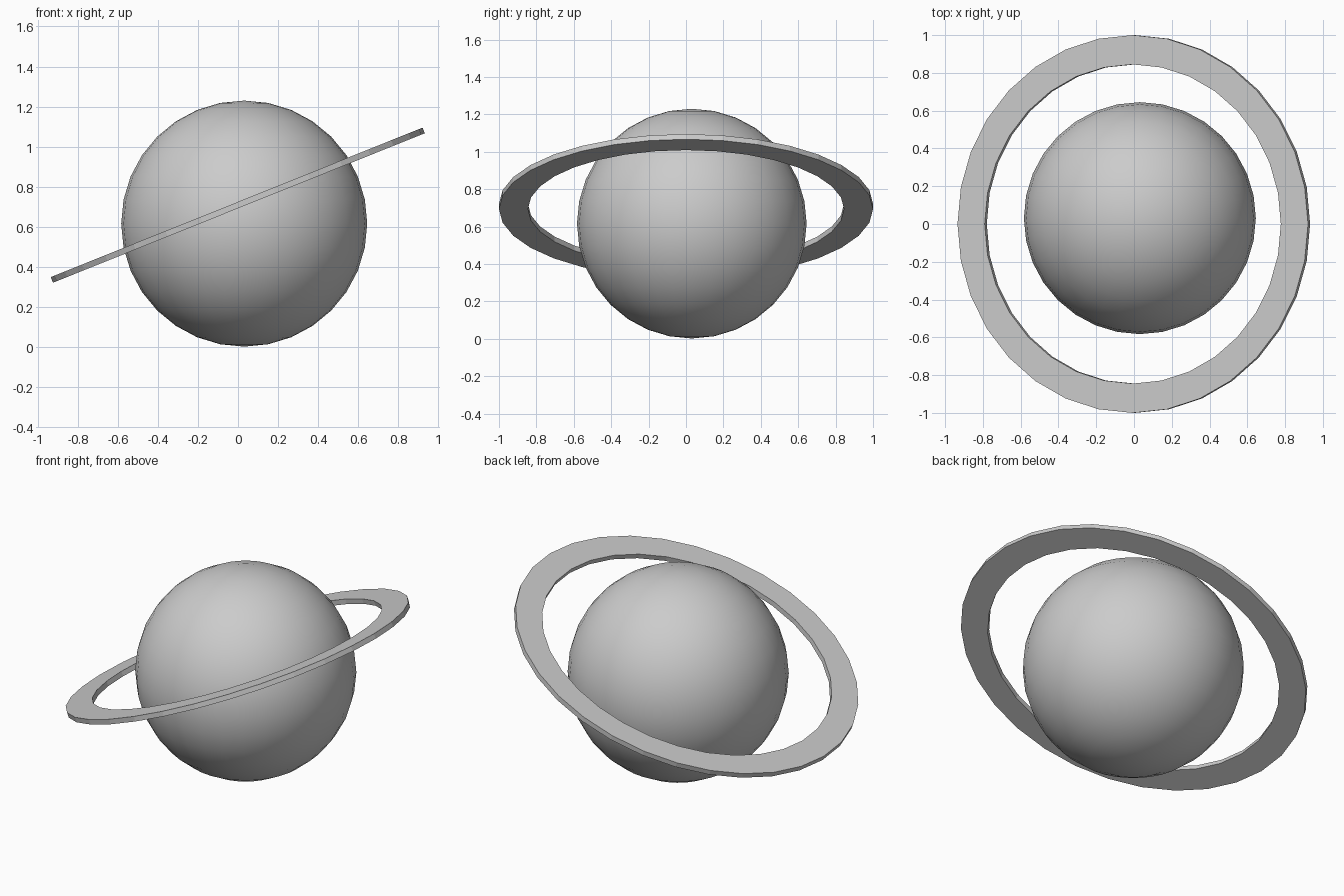
import bpy, bmesh, math

if "Cube" in bpy.data.objects:
    bpy.data.objects.remove(bpy.data.objects["Cube"])

TILT = math.radians(21.9)

# Planet ball, slightly off the ring's centre
bpy.ops.mesh.primitive_uv_sphere_add(segments=32, ring_count=16, radius=0.614,
                                     location=(0.031, 0.031, 0.616))
ball = bpy.context.object
ball.name = "planet_ball"
bpy.ops.object.shade_smooth()


# Flat ring: a rectangular section swept round the z axis
def flat_ring(name, inner, outer, thick, sides):
    bm = bmesh.new()
    h = thick / 2
    section = [(inner, -h), (outer, -h), (outer, h), (inner, h)]
    loops = []
    for i in range(sides):
        a = 2 * math.pi * i / sides
        loops.append([bm.verts.new((r * math.cos(a), r * math.sin(a), z))
                      for r, z in section])
    for i in range(sides):
        p, q = loops[i], loops[(i + 1) % sides]
        for j in range(4):
            k = (j + 1) % 4
            bm.faces.new((p[j], q[j], q[k], p[k]))
    bmesh.ops.recalc_face_normals(bm, faces=bm.faces)
    mesh = bpy.data.meshes.new(name)
    bm.to_mesh(mesh)
    bm.free()
    obj = bpy.data.objects.new(name, mesh)
    bpy.context.collection.objects.link(obj)
    return obj


# Tilted ring, high on the +x side
ring = flat_ring("planet_ring", 0.845, 1.0, 0.03, 32)
ring.location = (-0.001, 0, 0.708)
ring.rotation_euler = (0, -TILT, 0)
